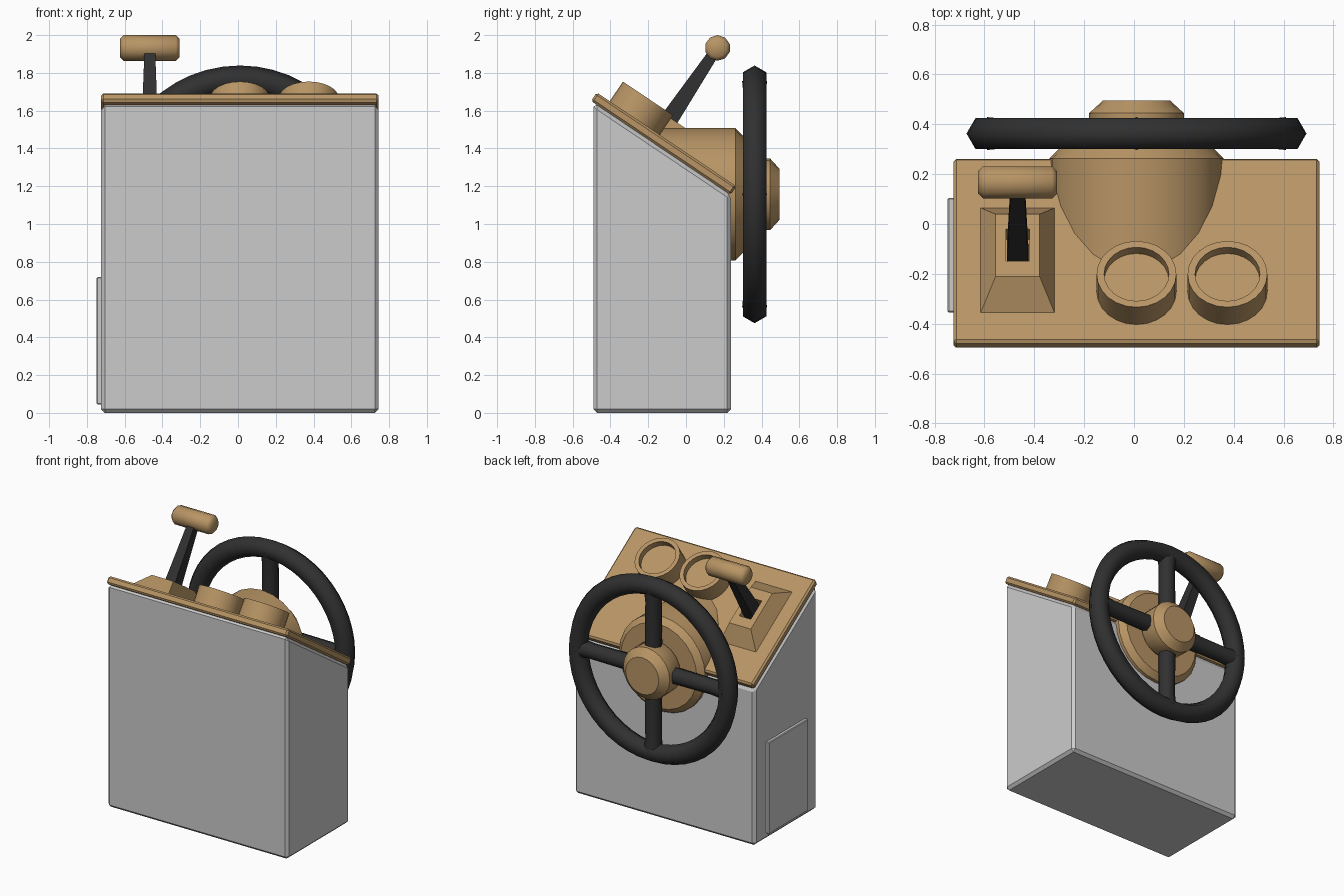
import bpy, bmesh
from math import pi, cos, sin, radians
from mathutils import Matrix, Vector

if "Cube" in bpy.data.objects:
    bpy.data.objects.remove(bpy.data.objects["Cube"])


def material(name, rgb):
    m = bpy.data.materials.new(name)
    m.diffuse_color = (*rgb, 1)
    m.use_nodes = True
    m.node_tree.nodes["Principled BSDF"].inputs["Base Color"].default_value = m.diffuse_color
    return m


TAN = material("tan", (0.48, 0.30, 0.13))
BLACK = material("black", (0.03, 0.03, 0.03))
CX, WZ = 0.01, 1.157          # centre line and wheel axis height

# Sloped panel frame: local x, s (down the slope), n (out of the slope)
T, N = Vector((0, 0.83, -0.558)).normalized(), Vector((0, 0.558, 0.83)).normalized()
SLOPE = Matrix(((1, 0, 0, 0), (0, T.y, N.y, -0.47), (0, T.z, N.z, 1.695), (0, 0, 0, 1)))


def finish(name, bm, matrix=Matrix(), mat=None, smooth=None, bevel=0):
    bmesh.ops.transform(bm, matrix=matrix, verts=bm.verts)
    bmesh.ops.recalc_face_normals(bm, faces=bm.faces)
    me = bpy.data.meshes.new(name)
    bm.to_mesh(me)
    bm.free()
    if smooth:
        me.shade_smooth()
        me.set_sharp_from_angle(angle=radians(smooth))
    ob = bpy.data.objects.new(name, me)
    bpy.context.collection.objects.link(ob)
    if mat:
        me.materials.append(mat)
    if bevel:
        mod = ob.modifiers.new("bevel", 'BEVEL')
        mod.width, mod.segments = bevel, 1
    return ob


def loft(bm, rings):
    """Join vertex rings with quads and cap both ends."""
    rs = [[bm.verts.new(p) for p in r] for r in rings]
    for a, b in zip(rs, rs[1:]):
        for i in range(len(a)):
            j = (i + 1) % len(a)
            bm.faces.new((a[i], a[j], b[j], b[i]))
    bm.faces.new(rs[0])
    bm.faces.new(rs[-1])


def lathe(name, profile, sides, matrix, mat, smooth=40):
    bm = bmesh.new()
    loft(bm, [[(r * cos(2 * pi * i / sides), r * sin(2 * pi * i / sides), h)
               for i in range(sides)] for r, h in profile])
    return finish(name, bm, matrix, mat, smooth)


def rect(x0, x1, y0, y1, z):
    return [(x0, y0, z), (x1, y0, z), (x1, y1, z), (x0, y1, z)]


def stack(name, rects, matrix=Matrix(), mat=None, bevel=0):
    bm = bmesh.new()
    loft(bm, [rect(*r) for r in rects])
    return finish(name, bm, matrix, mat, None, bevel)


# Cabinet body with sloped top
bm = bmesh.new()
side = [(-0.49, 0), (0.238, 0), (0.238, 1.153), (-0.49, 1.642)]
loft(bm, [[(x, y, z) for y, z in side] for x in (CX - 0.735, CX + 0.735)])
finish("cabinet_body", bm, bevel=0.02)

# Side access panel
stack("side_panel", [(-0.748, -0.71, -0.355, 0.105, z) for z in (0.045, 0.72)], bevel=0.005)

# Sloped control panel
stack("control_panel", [(CX - 0.735, CX + 0.735, -0.003, 0.888, n) for n in (-0.055, 0)],
      SLOPE, TAN, 0.012)

# Gauge housings with recessed faces
for name, x in (("gauge_centre", CX), ("gauge_right", 0.375)):
    lathe(name, [(0.16, -0.02), (0.16, 0.125), (0.13, 0.125), (0.13, 0.08)], 24,
          SLOPE @ Matrix.Translation((x, 0.24, 0)), TAN)

# Lever housing with slot, lever and grip
LX = -0.467
stack("lever_housing", [
    (LX - 0.148, LX + 0.148, 0.138, 0.644, -0.02),
    (LX - 0.148, LX + 0.148, 0.138, 0.644, 0),
    (LX - 0.088, LX + 0.088, 0.243, 0.543, 0.105),
    (LX - 0.047, LX + 0.047, 0.318, 0.472, 0.105),
    (LX - 0.047, LX + 0.047, 0.318, 0.472, 0.03)], SLOPE, TAN)
stack("lever", [(LX - 0.043, LX + 0.043, 0.345, 0.445, 0.025),
                (LX - 0.028, LX + 0.028, 0.367, 0.423, 0.53)], SLOPE, BLACK)
lathe("lever_grip", [(0.048, -0.158), (0.068, -0.138), (0.068, 0.138), (0.048, 0.158)], 10,
      Matrix.Translation((LX, 0.167, 1.932)) @ Matrix.Rotation(pi / 2, 4, 'Y'), TAN, 50)

# Steering column and hub
axis = Matrix.Translation((CX, 0, WZ)) @ Matrix.Rotation(-pi / 2, 4, 'X')
lathe("steering_column", [(0.35, -0.25), (0.35, 0.262), (0.31, 0.302)], 24, axis, TAN)
lathe("wheel_hub", [(0.15, 0.27), (0.19, 0.32), (0.19, 0.445), (0.135, 0.495)], 20, axis, TAN)

# Steering wheel rim and four spokes
bpy.ops.mesh.primitive_torus_add(major_segments=48, minor_segments=6,
                                 major_radius=0.61, minor_radius=0.072)
rim = bpy.context.object
rim.name = "wheel_rim"
rim.matrix_world = axis @ Matrix.Translation((0, 0, 0.363))
rim.data.materials.append(BLACK)
rim.data.shade_smooth()
for i in range(4):
    lathe(f"wheel_spoke_{i + 1}", [(0.06, 0.1), (0.056, 0.5), (0.066, 0.6)], 8,
          Matrix.Translation((CX, 0.363, WZ)) @ Matrix.Rotation(i * pi / 2, 4, 'Y'), BLACK, 50)
